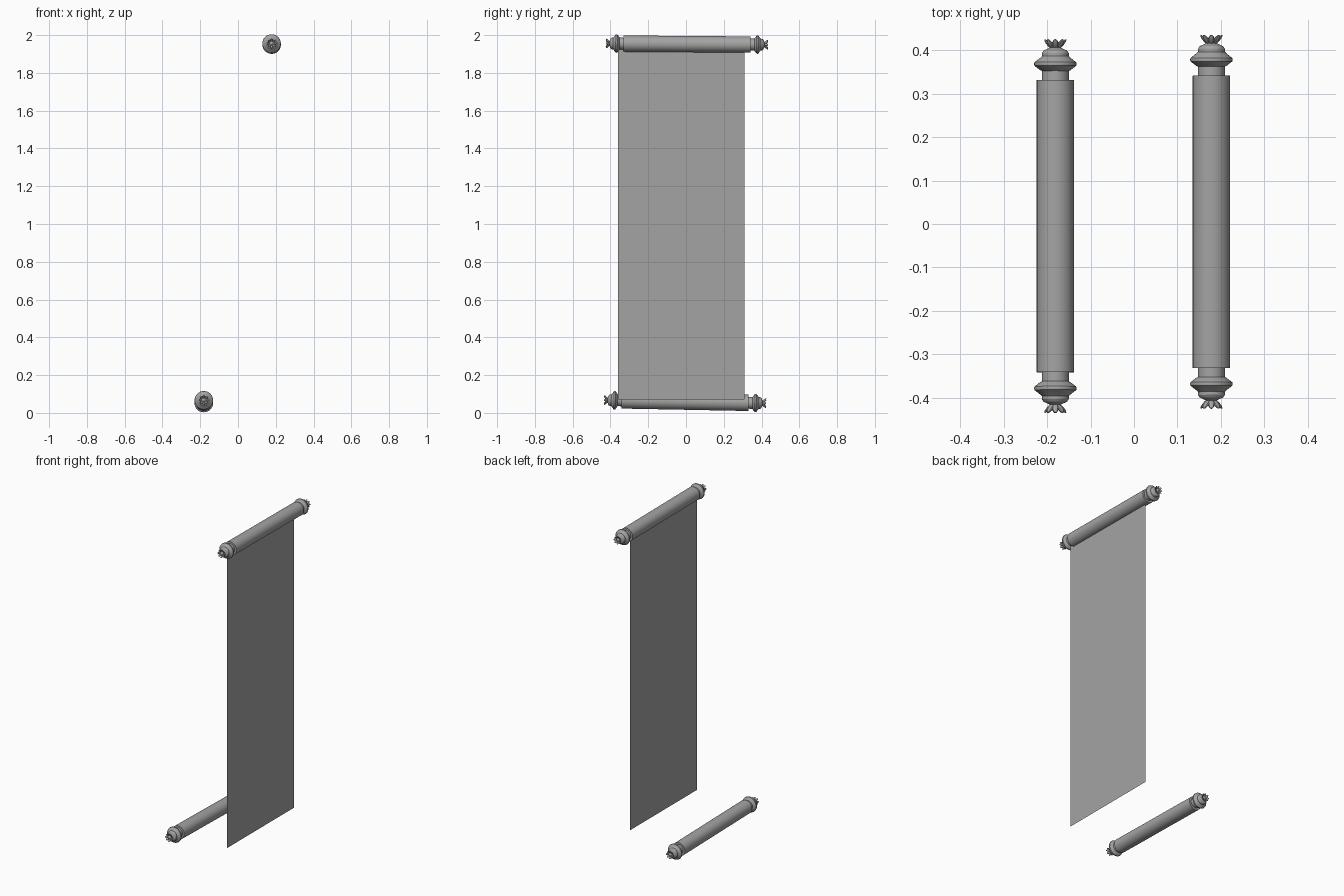
import bpy, bmesh
from math import pi, cos, sin, atan2
from mathutils import Matrix, Vector

cube = bpy.data.objects.get("Cube")
if cube:
    bpy.data.objects.remove(cube, do_unlink=True)

grey = bpy.data.materials.new("plain grey")
grey.use_nodes = True
colour = (0.37, 0.37, 0.37, 1)
grey.diffuse_color = colour
grey.node_tree.nodes["Principled BSDF"].inputs["Base Color"].default_value = colour

HALF = 0.336      # half length of the rolled body
SIDES = 32


def finish(name, bm, matrix=Matrix(), smooth=True):
    mesh = bpy.data.meshes.new(name)
    bm.to_mesh(mesh)
    bm.free()
    mesh.materials.append(grey)
    obj = bpy.data.objects.new(name, mesh)
    bpy.context.collection.objects.link(obj)
    obj.matrix_world = matrix
    if smooth:
        bpy.ops.object.select_all(action="DESELECT")
        obj.select_set(True)
        bpy.context.view_layer.objects.active = obj
        bpy.ops.object.shade_smooth_by_angle(angle=pi / 6)
    return obj


def lathe(profile):
    """Turn (distance, radius) points around the z axis and cap both ends."""
    bm = bmesh.new()
    rings = [[bm.verts.new((r * cos(2 * pi * i / SIDES), r * sin(2 * pi * i / SIDES), d))
              for i in range(SIDES)] for d, r in profile]
    for a, b in zip(rings, rings[1:]):
        for i in range(SIDES):
            j = (i + 1) % SIDES
            bm.faces.new((a[i], a[j], b[j], b[i]))
    bm.faces.new(rings[0][::-1])
    bm.faces.new(rings[-1])
    return bm


# Turned end: neck, flange, bulb and stem, measured out from the body end
END = [(-0.01, 0.031), (0.021, 0.031), (0.023, 0.035), (0.033, 0.048),
       (0.037, 0.049), (0.041, 0.048), (0.052, 0.034), (0.055, 0.031),
       (0.062, 0.031), (0.068, 0.027), (0.072, 0.018), (0.075, 0.012),
       (0.084, 0.012), (0.088, 0.006)]


def flower():
    """Ring of eight flared petals around a small bud."""
    bm = bmesh.new()
    for i in range(8):
        m = (Matrix.Rotation(i * pi / 4, 4, "Z")
             @ Matrix.Translation((0.016, 0, 0.083))
             @ Matrix.Rotation(0.7, 4, "Y")
             @ Matrix.Diagonal((0.004, 0.007, 0.014, 1)))
        bmesh.ops.create_uvsphere(bm, u_segments=10, v_segments=8, radius=1, matrix=m)
    bmesh.ops.create_uvsphere(bm, u_segments=12, v_segments=8, radius=0.008,
                              matrix=Matrix.Translation((0, 0, 0.084)))
    return bm


def roller(name, front, back):
    """Rolled body with a turned knob at each end, lying between two points."""
    front, back = Vector(front), Vector(back)
    frame = (Matrix.Translation((front + back) / 2)
             @ (back - front).to_track_quat("Z", "Y").to_matrix().to_4x4())
    finish(name + "_body", lathe([(-HALF, 0.043), (HALF, 0.043)]), frame)
    for side, turn in (("back", 0), ("front", pi)):
        end = frame @ Matrix.Rotation(turn, 4, "X") @ Matrix.Translation((0, 0, HALF))
        finish(f"{name}_{side}_knob", lathe(END), end)
        finish(f"{name}_{side}_flower", flower(), end)


roller("upper_roller", (0.178, -0.331, 1.955), (0.178, 0.341, 1.95))
roller("lower_roller", (-0.181, -0.341, 0.066), (-0.181, 0.331, 0.053))

# Flat hanging sheet
bm = bmesh.new()
bm.faces.new([bm.verts.new((0.175, y, z)) for y, z in
              ((-0.36, 0.07), (0.31, 0.07), (0.31, 1.95), (-0.36, 1.95))])
finish("hanging_sheet", bm, smooth=False)
